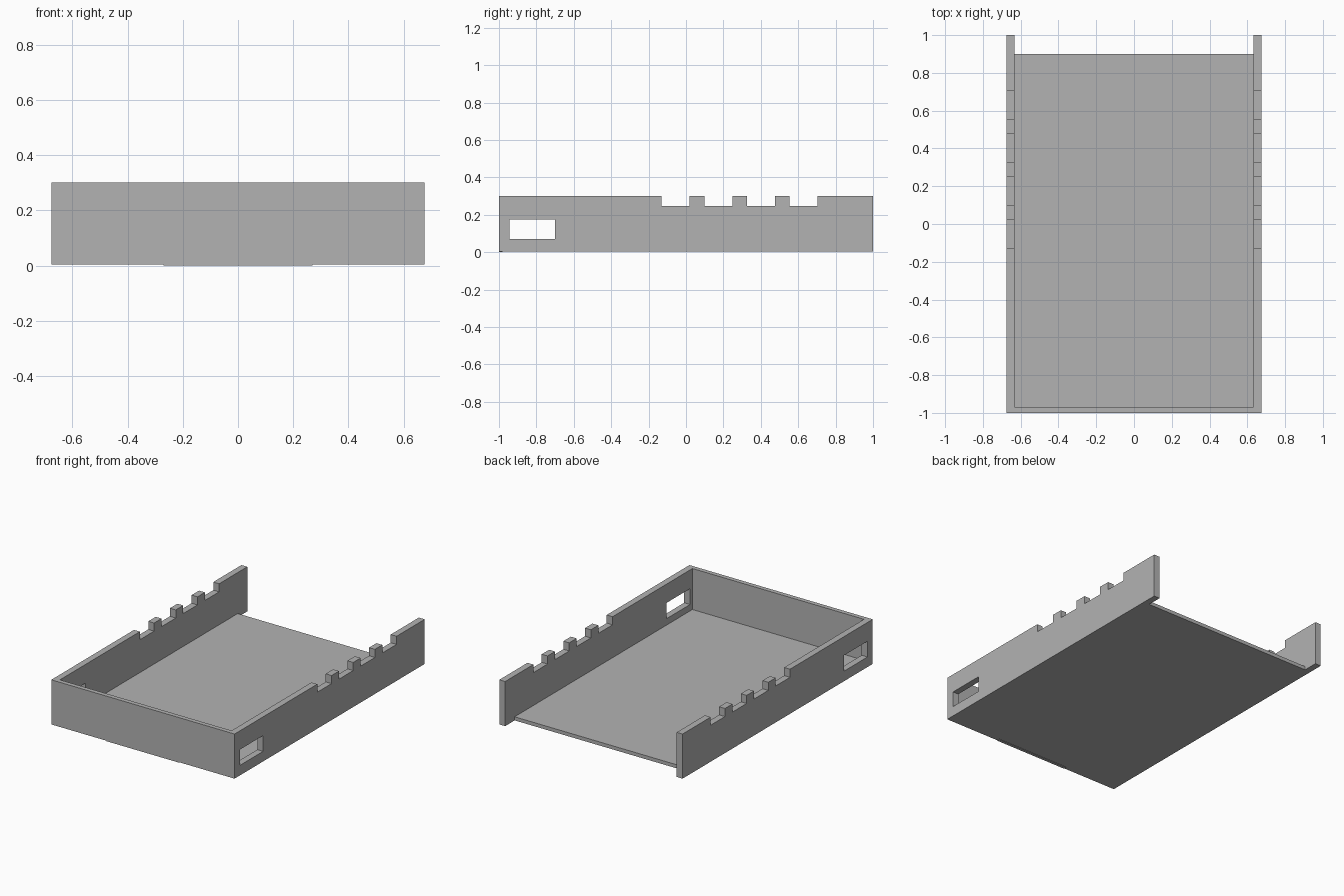
import bpy
from mathutils import Vector

cube = bpy.data.objects.get("Cube")
if cube:
    bpy.data.objects.remove(cube, do_unlink=True)

W, L, H = 0.675, 1.0, 0.30        # half width, half length, height
INNER, FRONT = 0.632, -0.97       # inner faces of the walls
BASE, FLOOR = 0.003, 0.027        # underside and top of the floor

grey = bpy.data.materials.new("plain grey")
grey.use_nodes = True
colour = (0.45, 0.45, 0.45, 1)
grey.diffuse_color = colour
grey.node_tree.nodes["Principled BSDF"].inputs["Base Color"].default_value = colour


def box(name, low, high):
    """Box between two opposite corners."""
    low, high = Vector(low), Vector(high)
    bpy.ops.mesh.primitive_cube_add(size=1, location=(low + high) / 2)
    ob = bpy.context.object
    ob.name = name
    ob.scale = high - low
    bpy.ops.object.transform_apply(location=True, rotation=False, scale=True)
    ob.data.materials.append(grey)
    return ob


def cut(target, low, high):
    """Remove a box-shaped volume from the target."""
    cutter = box("cutter", low, high)
    cutter.hide_render = True
    mod = target.modifiers.new("cut", 'BOOLEAN')
    mod.operation, mod.solver, mod.object = 'DIFFERENCE', 'EXACT', cutter
    bpy.context.view_layer.objects.active = target
    bpy.ops.object.modifier_apply(modifier=mod.name)
    bpy.data.objects.remove(cutter, do_unlink=True)


# Tray: a solid block hollowed out and open at the back
tray = box("tray", (-W, -L, BASE), (W, L, H))
cut(tray, (-INNER, FRONT, FLOOR), (INNER, 2, 1))
cut(tray, (-INNER, 0.9, -1), (INNER, 2, 1))

# Notches in the top edge of both side walls
for start in (-0.13, 0.098, 0.326, 0.554):
    cut(tray, (-1, start, 0.246), (1, start + 0.15, 1))

# Handle slot through both side walls
cut(tray, (-1, -0.945, 0.07), (1, -0.70, 0.175))

# Thin lip under the front edge
box("front_lip", (-0.27, -L, 0), (0.27, -0.98, BASE))
